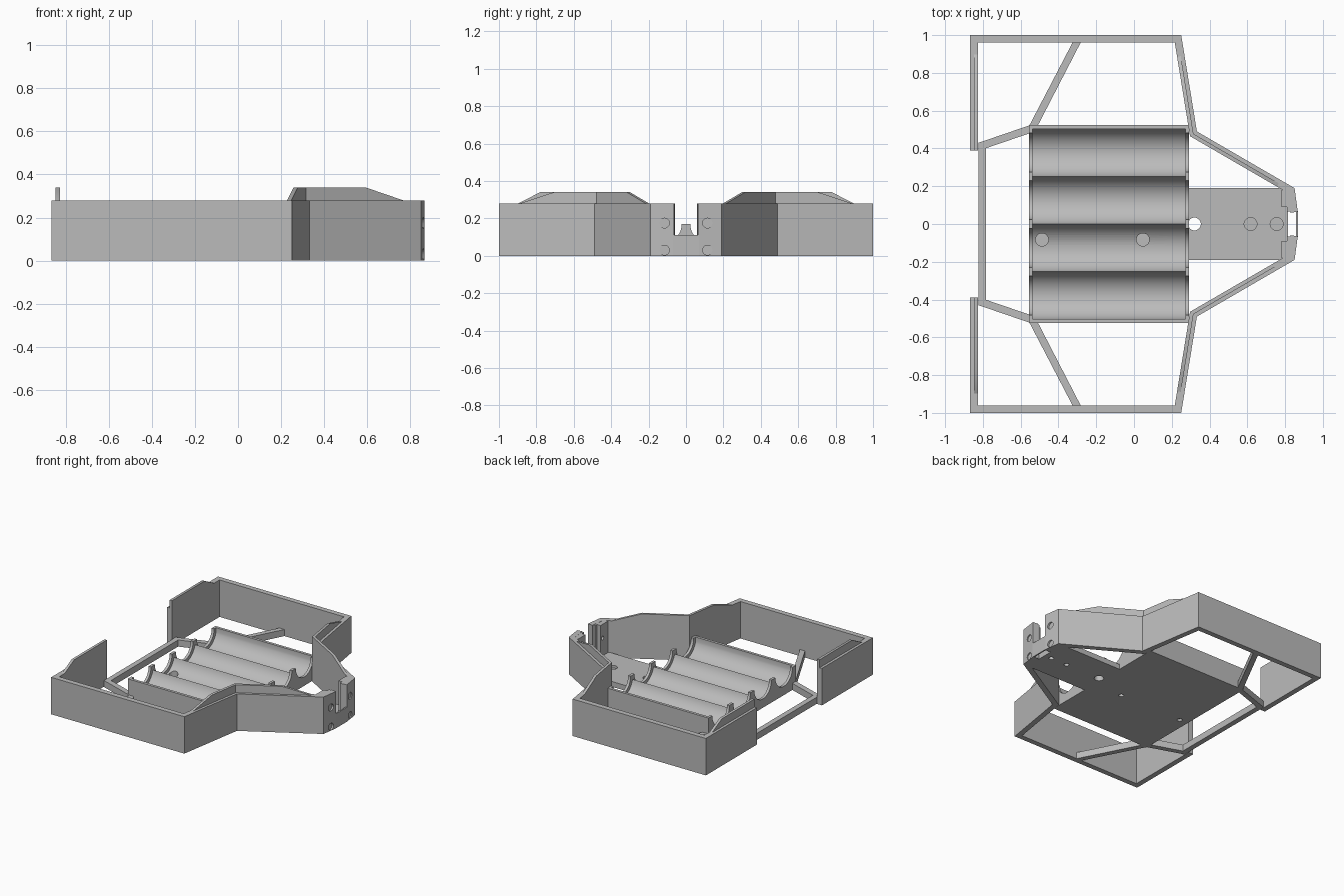
import bpy, bmesh, math
from mathutils import Vector, Matrix

if "Cube" in bpy.data.objects:
    bpy.data.objects.remove(bpy.data.objects["Cube"])

grey = bpy.data.materials.new("plain grey")
grey.use_nodes = True
GREY = (0.5, 0.5, 0.5, 1)
grey.diffuse_color = GREY
grey.node_tree.nodes["Principled BSDF"].inputs["Base Color"].default_value = GREY

WALL_TOP, LIP_TOP, WALL = 0.28, 0.34, 0.04
FLOOR, RIB_TOP, PITCH = 0.04, 0.17, 0.252


def finish(name, bm):
    bmesh.ops.recalc_face_normals(bm, faces=bm.faces)
    mesh = bpy.data.meshes.new(name)
    bm.to_mesh(mesh)
    bm.free()
    mesh.materials.append(grey)
    obj = bpy.data.objects.new(name, mesh)
    bpy.context.collection.objects.link(obj)
    return obj


def prism(name, base, shift):
    """Extrude a planar outline along a vector."""
    bm = bmesh.new()
    face = bm.faces.new([bm.verts.new(p) for p in base])
    out = bmesh.ops.extrude_face_region(bm, geom=[face])
    bmesh.ops.translate(bm, vec=shift, verts=[v for v in out["geom"] if isinstance(v, bmesh.types.BMVert)])
    return finish(name, bm)


def slab(name, outline, z0, z1):
    return prism(name, [(x, y, z0) for x, y in outline], (0, 0, z1 - z0))


def box(name, x0, x1, y0, y1, z0, z1):
    return slab(name, [(x0, y0), (x1, y0), (x1, y1), (x0, y1)], z0, z1)


def ribbon(name, path, near, far, z0, side=1):
    """Wall along (x, y, top) points, between two mitred offsets to the right."""
    pts = [Vector(p[:2]) for p in path]
    rings = []
    bm = bmesh.new()
    for i, p in enumerate(pts):
        dirs = []
        if i > 0:
            dirs.append((p - pts[i - 1]).normalized())
        if i < len(pts) - 1:
            dirs.append((pts[i + 1] - p).normalized())
        normals = [Vector((d.y, -d.x)) for d in dirs]
        mitre = sum(normals, Vector((0, 0))).normalized()
        mitre /= mitre.dot(normals[0])
        a, b, top = p + mitre * near, p + mitre * far, path[i][2]
        corners = [(a, z0), (b, z0), (b, top), (a, top)]
        rings.append([bm.verts.new((q.x, q.y * side, z)) for q, z in corners])
    for r, s in zip(rings, rings[1:]):
        for k in range(4):
            bm.faces.new((r[k], r[(k + 1) % 4], s[(k + 1) % 4], s[k]))
    bm.faces.new(rings[0])
    bm.faces.new(rings[-1])
    return finish(name, bm)


def rod(bm, radius, start, axis, length):
    rot = Matrix.Rotation(math.pi / 2, 4, "Y") if axis == "X" else Matrix()
    mid = Vector(start) + (Vector((length / 2, 0, 0)) if axis == "X" else Vector((0, 0, length / 2)))
    bmesh.ops.create_cone(bm, cap_ends=True, segments=24, radius1=radius, radius2=radius,
                          depth=length, matrix=Matrix.Translation(mid) @ rot)


def cut(targets, cutter):
    cutter.hide_render = True
    cutter.hide_set(True)
    for obj in targets:
        mod = obj.modifiers.new("holes", "BOOLEAN")
        mod.operation = "DIFFERENCE"
        mod.solver = "EXACT"
        mod.object = cutter


# Outer frame corners, shared by the walls and the raised lips
REAR, CORNER, FLARE = (-0.867, 0.39), (-0.867, 1.0), (0.25, 1.0)
HIP, CHEEK, NOSE = (0.333, 0.49), (0.85, 0.19), (0.867, 0.065)


def along(p, q, t):
    return tuple(Vector(p).lerp(Vector(q), t))


def raised(*points):
    return [(p[0], p[1], z) for p, z in points]


nose_parts = []
for side, label in ((1, "left"), (-1, "right")):
    # Tall perimeter wall
    path = [p + (WALL_TOP,) for p in (REAR, CORNER, FLARE, HIP, CHEEK, NOSE)]
    nose_parts.append(ribbon(label + "_wall", path, 0, WALL, 0, side))

    # Lips on the inner half of the wall, with sloping ends
    low = WALL_TOP - 0.002
    ribbon(label + "_rear_lip", raised((REAR, LIP_TOP), ((-0.867, 0.78), LIP_TOP), ((-0.867, 0.9), low)),
           WALL / 2, WALL, 0.27, side)
    ribbon(label + "_flare_lip", raised((along(FLARE, HIP, 0.2), low), (along(FLARE, HIP, 0.57), LIP_TOP),
                                        (HIP, LIP_TOP), (along(HIP, CHEEK, 0.52), LIP_TOP),
                                        (along(HIP, CHEEK, 0.87), low)),
           WALL / 2, WALL, 0.27, side)

    # Thick mounting pad behind the nose
    pad = [(0.78, 0.09), (0.81, 0.09), (0.81, 0.065), (0.84, 0.065), (0.84, 0.18), (0.78, 0.18)]
    nose_parts.append(slab(label + "_nose_pad", [(x, y * side) for x, y in pad], 0, WALL_TOP - 0.001))

    # Low diagonal brace
    brace = [(-0.56, 0.51), (-0.515, 0.51), (-0.28, 0.965), (-0.323, 0.965)]
    slab(label + "_brace", [(x, y * side) for x, y in brace], 0, 0.05)

# Low rear bar running between the two sides
ribbon("rear_bar", [(-0.545, -0.525, 0.05), (-0.823, -0.43, 0.05), (-0.823, 0.43, 0.05), (-0.545, 0.525, 0.05)],
       0, WALL, 0)

# Thin strip closing the bottom of the nose slot
box("nose_strip", 0.857, 0.867, -0.07, 0.07, 0, 0.11)

# Flat deck between cradle and nose
deck = box("deck", 0.285, 0.815, -0.19, 0.19, 0, FLOOR)


def cradle(name, radius, x0, x1):
    """Block with four round troughs, cut across y."""
    edge = 2 * PITCH
    outline = [(-0.525, 0), (0.525, 0), (0.525, RIB_TOP), (edge, RIB_TOP)]
    start = math.acos(min(1, PITCH / 2 / radius))
    steps = 24
    for cell in (1.5, 0.5, -0.5, -1.5):
        for i in range(steps + 1):
            a = start + (math.pi - 2 * start) * i / steps
            p = (cell * PITCH + radius * math.cos(a), RIB_TOP - radius * math.sin(a))
            if math.dist(p, outline[-1]) > 1e-4:
                outline.append(p)
    outline += [(-edge, RIB_TOP), (-0.525, RIB_TOP)]
    return prism(name, [(x0, y, z) for y, z in outline], (x1 - x0, 0, 0))


# Four-cell cradle with tighter ribs at both ends
troughs = cradle("cell_troughs", 0.13, -0.537, 0.272)
cradle("rear_rib", 0.103, -0.557, -0.537)
front_rib = cradle("front_rib", 0.103, 0.272, 0.292)

# Countersunk screw holes in the floor, and the cable hole
bm = bmesh.new()
for x, y in ((-0.487, -0.083), (0.047, -0.083), (0.617, 0), (0.755, 0)):
    rod(bm, 0.018, (x, y, -0.05), "Z", 0.07)
    rod(bm, 0.034, (x, y, 0.02), "Z", 0.1)
rod(bm, 0.034, (0.32, 0, -0.05), "Z", 0.15)
cut([troughs, deck, front_rib], finish("floor_hole_cutter", bm))

# Countersunk screw holes through the nose
bm = bmesh.new()
for y in (-0.115, 0.115):
    for z in (0.03, 0.175):
        rod(bm, 0.014, (0.7, y, z), "X", 0.15)
        rod(bm, 0.026, (0.85, y, z), "X", 0.1)
cut(nose_parts, finish("nose_hole_cutter", bm))

# Smooth the round troughs, keep the edges crisp
bpy.ops.object.select_all(action="DESELECT")
for obj in bpy.context.collection.objects:
    if obj.type == "MESH" and not obj.hide_render:
        obj.select_set(True)
        bpy.context.view_layer.objects.active = obj
bpy.ops.object.shade_smooth_by_angle(angle=math.radians(30))
